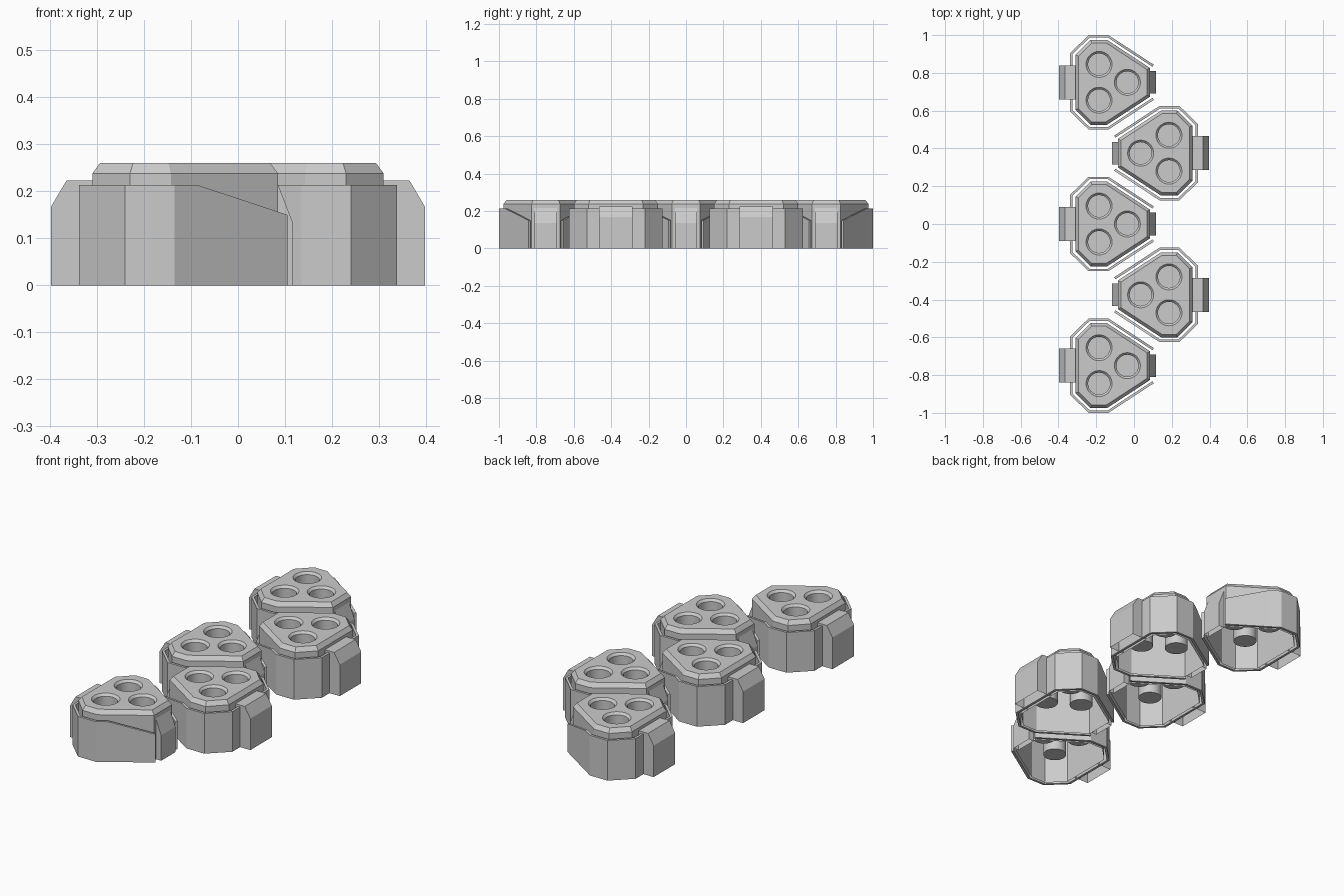
import bpy, bmesh, math
from mathutils import Vector

if "Cube" in bpy.data.objects:
    bpy.data.objects.remove(bpy.data.objects["Cube"])

SEG = 32
HOLES = [(-0.185, 0.095), (-0.185, -0.095), (-0.035, 0.0)]


def sym(half):
    """Mirror a half outline (y > 0) across the x axis."""
    return half + [(x, -y, *r) for x, y, *r in reversed(half)]


def offset(pts, d, closed):
    """Mitred offset to the right of a path running from +x round the back."""
    n, out = len(pts), []
    for i in range(n):
        p = Vector(pts[i][:2])
        a = Vector(pts[i - 1][:2]) if closed or i > 0 else None
        b = Vector(pts[(i + 1) % n][:2]) if closed or i < n - 1 else None
        dirs = [v.normalized() for v in ((p - a) if a else None, (b - p) if b else None) if v]
        norms = [Vector((-v.y, v.x)) for v in dirs]   # inward for this winding
        m = sum(norms, Vector((0, 0))).normalized()
        out.append(p + m * d / m.dot(norms[0]))
    return out


def finish(name, bm, flip, y):
    for v in bm.verts:
        v.co.x *= flip
    bmesh.ops.recalc_face_normals(bm, faces=bm.faces)
    top = max(bm.faces, key=lambda f: f.calc_center_median().z)
    top.normal_update()
    if top.normal.z < 0:
        bmesh.ops.reverse_faces(bm, faces=bm.faces)
    me = bpy.data.meshes.new(name)
    bm.to_mesh(me)
    bm.free()
    ob = bpy.data.objects.new(name, me)
    ob.location.y = y
    bpy.context.collection.objects.link(ob)
    return ob


def ring(bm, pts, z):
    return [bm.verts.new((p[0], p[1], z)) for p in pts]


def bridge(bm, a, b):
    n = len(a)
    for i in range(n):
        j = (i + 1) % n
        bm.faces.new((a[i], a[j], b[j], b[i]))


def circle(c, r):
    return [(c[0] + r * math.cos(2 * math.pi * i / SEG),
             c[1] + r * math.sin(2 * math.pi * i / SEG)) for i in range(SEG)]


def body(flip, y):
    # hollow body: walls, bevelled cap and three closed cups
    bm = bmesh.new()
    outline = sym([(0.085, 0.076), (-0.143, 0.225), (-0.23, 0.225), (-0.31, 0.145)])
    rings = [ring(bm, outline, 0.0), ring(bm, outline, 0.238),
             ring(bm, offset(outline, 0.016, True), 0.26)]
    bridge(bm, rings[0], rings[1])
    bridge(bm, rings[1], rings[2])
    loops = [rings[2]]
    for c in HOLES:
        r = [ring(bm, circle(c, rad), z)
             for rad, z in ((0.069, 0.26), (0.058, 0.248), (0.058, 0.09))]
        bridge(bm, r[0], r[1])
        bridge(bm, r[1], r[2])
        bm.faces.new(r[2])
        loops.append(r[0])
    edges = [bm.edges.get((l[i - 1], l[i])) for l in loops for i in range(len(l))]
    bmesh.ops.triangle_fill(bm, edges=edges, use_beauty=True, use_dissolve=False)
    ob = finish("cup_body", bm, flip, y)
    bpy.ops.object.select_all(action='DESELECT')
    ob.select_set(True)
    bpy.context.view_layer.objects.active = ob
    bpy.ops.object.shade_smooth_by_angle(angle=math.radians(25))


def shell(flip, y):
    # thin surrounding wall, open at the narrow end with sloping arms
    bm = bmesh.new()
    path = sym([(0.105, 0.093, 0.15), (-0.085, 0.217, 0.213), (-0.135, 0.25, 0.213),
                (-0.24, 0.25, 0.213), (-0.338, 0.155, 0.213)])
    inner = offset(path, 0.013, False)
    secs = []
    for (x, yy, h), q in zip(path, inner):
        secs.append([bm.verts.new(c) for c in
                     ((x, yy, 0), (x, yy, h), (q.x, q.y, h), (q.x, q.y, 0))])
    for a, b in zip(secs, secs[1:]):
        bridge(bm, a, b)
    bm.faces.new(secs[0])
    bm.faces.new(secs[-1])
    finish("outer_shell", bm, flip, y)


def tab(name, prof, half, flip, y):
    # side tab, open underneath
    bm = bmesh.new()
    a = [bm.verts.new((x, -half, z)) for x, z in prof]
    b = [bm.verts.new((x, half, z)) for x, z in prof]
    for i in range(len(prof) - 1):
        bm.faces.new((a[i], a[i + 1], b[i + 1], b[i]))
    bm.faces.new(a)
    bm.faces.new(b)
    finish(name, bm, flip, y)


# five interlocking units, alternating left and right
for i in range(5):
    y, flip = 0.75 - 0.375 * i, (1 if i % 2 == 0 else -1)
    body(flip, y)
    shell(flip, y)
    tab("back_tab", [(-0.398, 0), (-0.398, 0.167), (-0.365, 0.223),
                     (-0.31, 0.223), (-0.31, 0)], 0.09, flip, y)
    tab("front_tab", [(0.116, 0), (0.116, 0.135), (0.085, 0.215), (0.085, 0)],
        0.06, flip, y)
